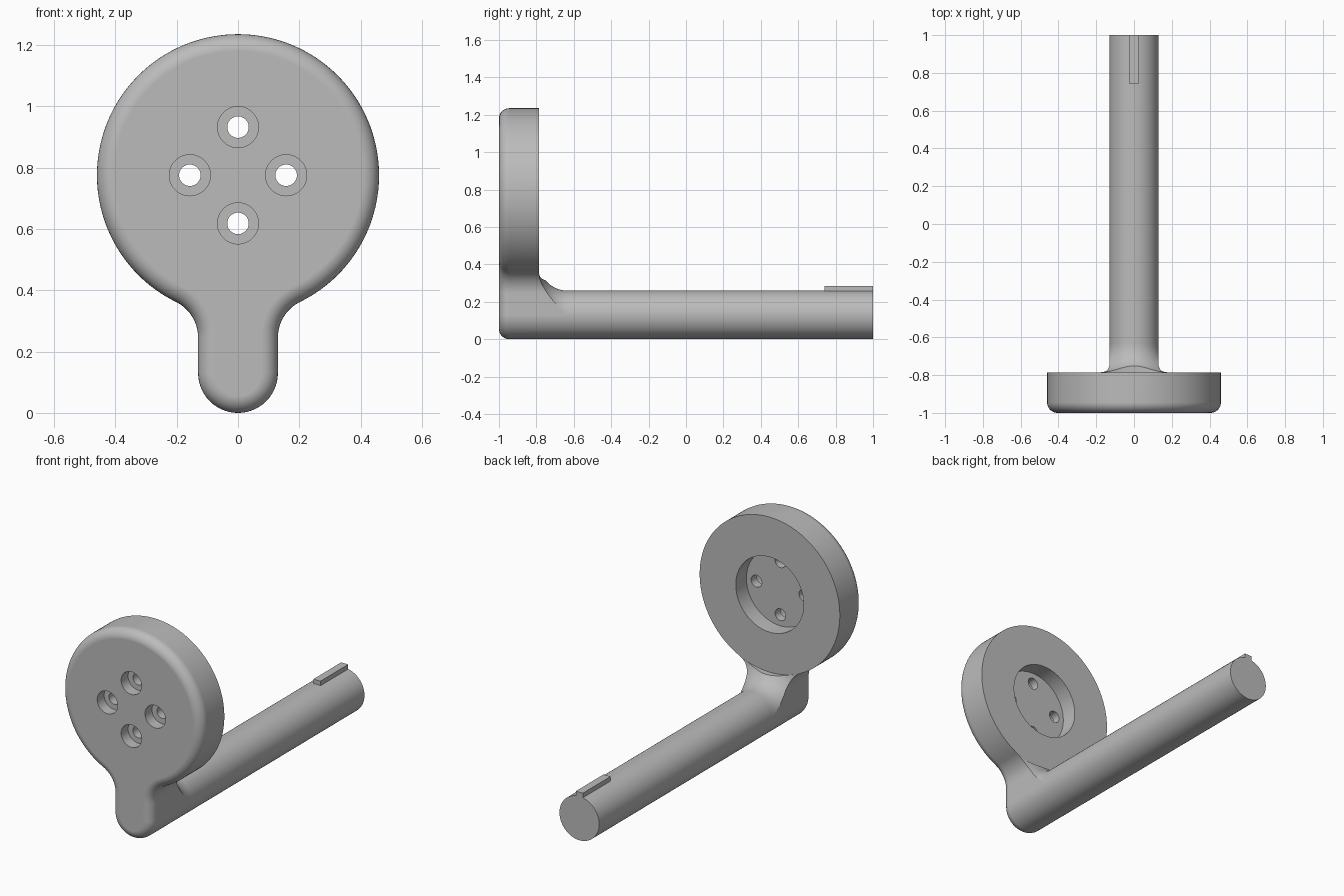
import bpy, bmesh
from math import sin, cos, pi, atan2, hypot, sqrt

if "Cube" in bpy.data.objects:
    bpy.data.objects.remove(bpy.data.objects["Cube"])

# Main dimensions
FRONT, BACK, END = -1.0, -0.785, 1.0
DISC_Z, DISC_R = 0.775, 0.46
ROD_R = 0.13                    # rod radius, also its centre height
NECK_R = 0.13                   # concave radius between neck and disc
EDGE_R = 0.055                  # rounded front edge
FLARE_R = 0.15                  # blend between rod and plate
NECK_X = ROD_R + NECK_R
NECK_Z = DISC_Z - sqrt((DISC_R + NECK_R) ** 2 - NECK_X ** 2)
TANGENT = atan2(DISC_Z - NECK_Z, -NECK_X)

grey = bpy.data.materials.new("grey metal")
grey.use_nodes = True
colour = (0.5, 0.5, 0.5, 1)
grey.diffuse_color = colour
grey.node_tree.nodes["Principled BSDF"].inputs["Base Color"].default_value = colour


def arc(x, z, r, a, b, n):
    return [(x + r * cos(a + (b - a) * i / n), z + r * sin(a + (b - a) * i / n))
            for i in range(n + 1)]


def circle(x, z, r, n=96):
    return arc(x, z, r, 0, 2 * pi, n)[:-1]


def mirrored(half):
    return half + [(-x, z) for x, z in reversed(half) if x > 0.0001]


def outline(inset):
    """Disc, filleted neck and round foot, drawn as one closed outline."""
    half = arc(0, ROD_R, ROD_R - inset, -pi / 2, 0, 24)
    half += arc(NECK_X, NECK_Z, NECK_R + inset, pi, TANGENT, 14)
    half += arc(0, DISC_Z, DISC_R - inset, TANGENT - pi, pi / 2, 64)[1:]
    half[0], half[-1] = (0, half[0][1]), (0, half[-1][1])
    return half + [(-x, z) for x, z in reversed(half[1:-1])]


def loft(name, sections):
    """Solid through matching (y, outline) sections along the y axis."""
    bm = bmesh.new()
    rings = [[bm.verts.new((x, y, z)) for x, z in pts] for y, pts in sections]
    for a, b in zip(rings, rings[1:]):
        for i in range(len(a)):
            bm.faces.new((a[i - 1], a[i], b[i], b[i - 1]))
    bm.faces.new(rings[0])
    bm.faces.new(rings[-1])
    bmesh.ops.recalc_face_normals(bm, faces=bm.faces)
    mesh = bpy.data.meshes.new(name)
    bm.to_mesh(mesh)
    bm.free()
    obj = bpy.data.objects.new(name, mesh)
    bpy.context.collection.objects.link(obj)
    mesh.materials.append(grey)
    return obj


def select(obj):
    bpy.ops.object.select_all(action='DESELECT')
    obj.select_set(True)
    bpy.context.view_layer.objects.active = obj


def combine(obj, other, operation):
    """Apply a boolean and throw the cutter away."""
    mod = obj.modifiers.new("cut", 'BOOLEAN')
    mod.operation, mod.solver, mod.object = operation, 'EXACT', other
    select(obj)
    bpy.ops.object.modifier_apply(modifier=mod.name)
    bpy.data.objects.remove(other)


def finish(obj):
    select(obj)
    bpy.ops.object.shade_smooth_by_angle(angle=pi / 6)
    mod = obj.modifiers.new("even shading", 'WEIGHTED_NORMAL')
    mod.keep_sharp = True


# Plate with a rounded front edge
steps = 8
sections = []
for i in range(steps + 1):
    t = pi / 2 * i / steps
    sections.append((FRONT + EDGE_R * (1 - sin(t)), outline(EDGE_R * (1 - cos(t)))))
plate = loft("mounting_plate", sections[::-1] + [(BACK, outline(0))])

# Round recess in the back
combine(plate, loft("recess_cutter", [(BACK - 0.1, circle(0, DISC_Z, 0.223)),
                                      (BACK + 0.1, circle(0, DISC_Z, 0.223))]), 'DIFFERENCE')

# Four counterbored screw holes
for k in range(4):
    x, z = 0.157 * cos(k * pi / 2), DISC_Z + 0.157 * sin(k * pi / 2)
    wide, narrow = circle(x, z, 0.067, 48), circle(x, z, 0.035, 48)
    seat = FRONT + 0.065
    combine(plate, loft("hole_cutter", [(FRONT - 0.1, wide), (seat, wide),
                                        (seat, narrow), (BACK + 0.1, narrow)]), 'DIFFERENCE')
finish(plate)

# Round rod
finish(loft("rod", [(BACK, circle(0, ROD_R, ROD_R)), (END, circle(0, ROD_R, ROD_R))]))

# Flared blend, trimmed to the neck sides and the underside of the disc
flare = []
for i in range(17):
    t = pi / 2 * i / 16
    flare.append((BACK + FLARE_R * (1 - cos(t)),
                  circle(0, ROD_R, ROD_R + FLARE_R * (1 - sin(t)))))
blend = loft("rod_blend", flare)
half = [(ROD_R, ROD_R)] + arc(NECK_X, NECK_Z, NECK_R, pi, TANGENT, 14)
half += arc(0, DISC_Z, DISC_R, TANGENT - pi, -pi / 2, 12)[1:]
trim = mirrored(half)
combine(blend, loft("blend_trim", [(BACK - 0.1, trim), (BACK + 0.3, trim)]), 'INTERSECT')
finish(blend)

# Key along the top of the rod end
key = mirrored([(0.023, ROD_R * 1.8), (0.023, 0.285)])
finish(loft("key", [(0.74, key), (END, key)]))
